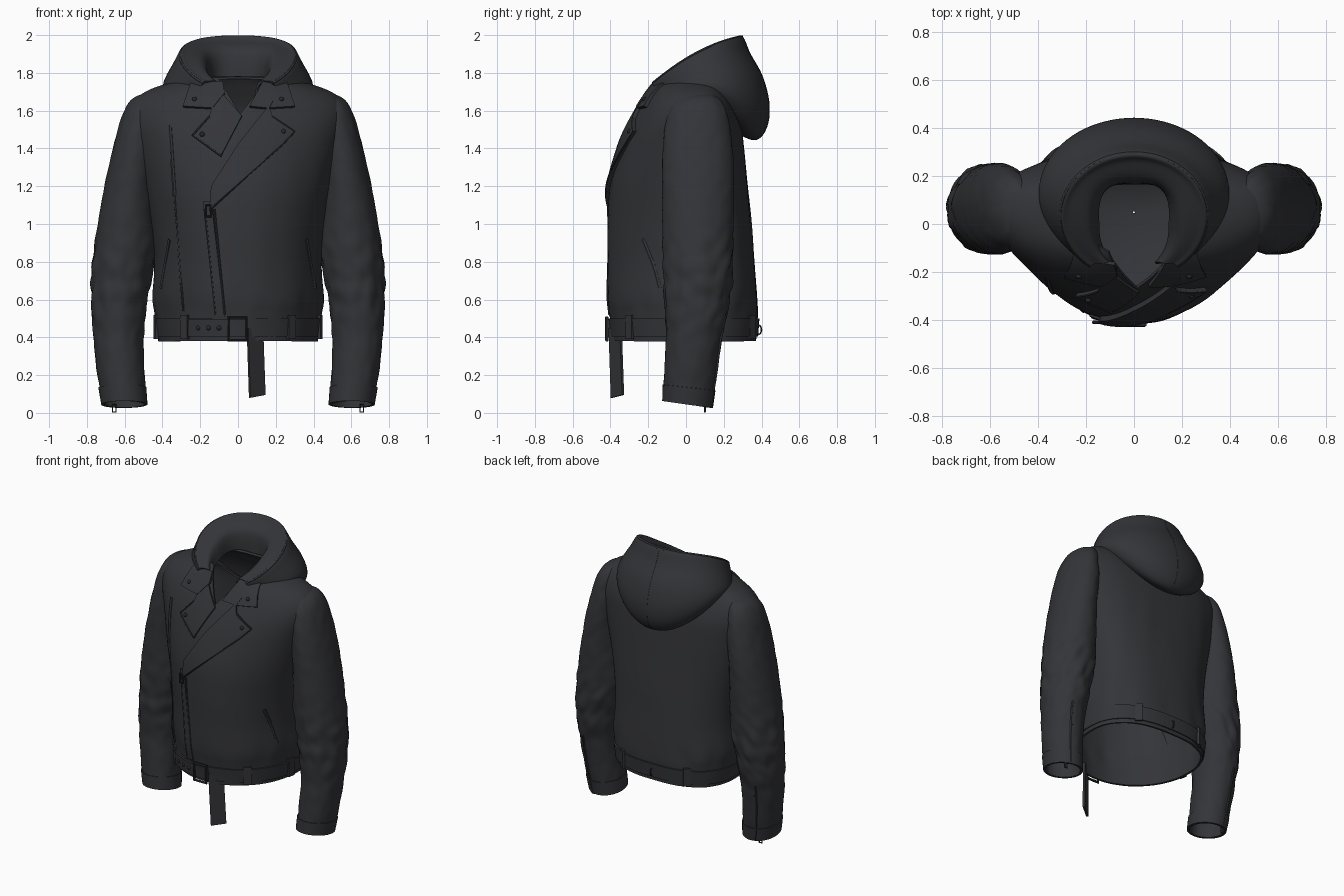
import bpy, bmesh, math
from mathutils import Vector, noise

if "Cube" in bpy.data.objects:
    bpy.data.objects.remove(bpy.data.objects["Cube"], do_unlink=True)

def material(name, rgb):
    m = bpy.data.materials.new(name)
    m.use_nodes = True
    m.diffuse_color = (*rgb, 1)
    m.node_tree.nodes["Principled BSDF"].inputs["Base Color"].default_value = (*rgb, 1)
    return m

FABRIC = material("charcoal fabric", (0.034, 0.035, 0.04))
METAL = material("dark metal", (0.022, 0.022, 0.025))

def finish(ob, mat, thick=0):
    bpy.context.collection.objects.link(ob)
    bpy.ops.object.select_all(action='DESELECT')
    bpy.context.view_layer.objects.active = ob
    ob.select_set(True)
    if ob.type == 'CURVE':
        bpy.ops.object.convert(target='MESH')
        ob = bpy.context.object
    if thick:
        mod = ob.modifiers.new("thickness", 'SOLIDIFY')
        mod.thickness, mod.offset = thick, 0
        bpy.ops.object.modifier_apply(modifier=mod.name)
    ob.data.materials.clear()
    ob.data.materials.append(mat)
    bpy.ops.object.shade_smooth_by_angle(angle=math.radians(45))
    return ob

def from_bmesh(name, bm, mat=FABRIC, thick=0):
    bmesh.ops.recalc_face_normals(bm, faces=bm.faces)
    me = bpy.data.meshes.new(name)
    bm.to_mesh(me)
    bm.free()
    return finish(bpy.data.objects.new(name, me), mat, thick)

def sheet(fn, nu, nv, u0=-math.pi, u1=math.pi, closed=True):
    bm = bmesh.new()
    cols = nu if closed else nu + 1
    rows = [[bm.verts.new(fn(u0 + (u1 - u0) * i / nu, j / nv)) for i in range(cols)] for j in range(nv + 1)]
    for a, b in zip(rows, rows[1:]):
        for i in range(nu):
            k = (i + 1) % cols
            bm.faces.new((a[i], a[k], b[k], b[i]))
    return bm

def tube(name, pts, r, mat=FABRIC, cyclic=False):
    cu = bpy.data.curves.new(name, 'CURVE')
    cu.dimensions, cu.bevel_depth, cu.bevel_resolution = '3D', r, 1
    sp = cu.splines.new('POLY')
    sp.points.add(len(pts) - 1)
    for p, q in zip(sp.points, pts):
        p.co = (*q, 1)
    sp.use_cyclic_u = cyclic
    finish(bpy.data.objects.new(name, cu), mat)

# Smooth interpolation through profile rows
def sample(rows, t):
    f = min(max(t, 0), 1) * (len(rows) - 1)
    i = min(int(f), len(rows) - 2)
    f -= i
    p = [rows[min(max(i + k, 0), len(rows) - 1)] for k in (-1, 0, 1, 2)]
    return [b + f * 0.5 * (c - a + f * (2 * a - 5 * b + 4 * c - d + f * (3 * (b - c) + d - a)))
            for a, b, c, d in zip(*p)]

def find_t(rows, z):
    lo, hi = 0, 1
    for _ in range(24):
        mid = (lo + hi) / 2
        low = (sample(rows, mid)[0] < z) == (rows[-1][0] > rows[0][0])
        lo, hi = (mid, hi) if low else (lo, mid)
    return lo

# Torso profile: height, half width, front y, back y
TORSO = [(.38, .415, -.385, .365), (.45, .425, -.39, .37), (.53, .433, -.40, .375),
         (.62, .442, -.41, .37), (.8, .435, -.41, .355), (1.0, .455, -.41, .34),
         (1.2, .495, -.395, .32), (1.4, .545, -.34, .30), (1.52, .575, -.293, .285),
         (1.6, .572, -.253, .262), (1.66, .535, -.218, .235), (1.705, .465, -.187, .21),
         (1.74, .36, -.162, .19), (1.77, .22, -.14, .17)]
CY = 0.05

def torso_point(th, t, grow=0.0):
    z, a, yf, yb = sample(TORSO, t)
    s, c = math.sin(th), math.cos(th)
    b, e = (yb - CY, .8) if c > 0 else (CY - yf, 1)
    return Vector(((a + grow) * math.copysign(abs(s) ** e, s),
                   CY + (b + grow) * math.copysign(abs(c) ** e, c), z))

def front_y(x, z):
    _, a, yf, _ = sample(TORSO, find_t(TORSO, z))
    return CY - (CY - yf) * math.sqrt(max(0, 1 - (x / a) ** 2))

def torso_wrinkled(th, t):
    p = torso_point(th, t)
    n = noise.noise(Vector((p.x * 9, p.y * 9, p.z * 2.5)))
    return p + Vector((p.x, p.y, 0)).normalized() * n * (.004 + .012 * max(0, 1 - abs(p.z - .57) / .12))

# Body with a V neck sliced out of the front
body = sheet(torso_wrinkled, 96, 70)
V = Vector((.01, 0, 1.58))
sides = [(Vector(top) - V).cross(Vector((0, 1, 0))) for top in ((-.11, 0, 1.78), (.17, 0, 1.78))]
for n in sides:
    bmesh.ops.bisect_plane(body, geom=body.verts[:] + body.edges[:] + body.faces[:], plane_co=V, plane_no=n)
mids = {f: f.calc_center_median() - V for f in body.faces}
gone = [f for f, c in mids.items() if c.y < 0 < c.z and c.dot(sides[0]) * c.dot(sides[1]) < 0]
bmesh.ops.delete(body, geom=gone, context='FACES')
from_bmesh("body", body, FABRIC, .014)

# Sagging lining that closes the inside at chest height
def lining(th, t):
    p = torso_point(th, find_t(TORSO, 1.05), -.004)
    return Vector((p.x * (1 - t * .99), CY + (p.y - CY) * (1 - t * .99), .9 + .15 * (1 - t) ** 2))
from_bmesh("inner_lining", sheet(lining, 64, 12))

# Flat outline cut into cells and draped over the front
def plate(name, pts, lift=.012, thick=.016):
    bm = bmesh.new()
    bm.faces.new([bm.verts.new((x, 0, z)) for x, z in pts])
    for axis in (Vector((1, 0, 0)), Vector((0, 0, 1))):
        for k in range(-12, 50):
            bmesh.ops.bisect_plane(bm, geom=bm.verts[:] + bm.edges[:] + bm.faces[:],
                                   plane_co=axis * k * .04, plane_no=axis)
    for v in bm.verts:
        v.co.y = front_y(v.co.x, v.co.z) - lift
    from_bmesh(name, bm, FABRIC, thick)

def drape(pts, lift=.01, n=14):
    flat = [(xa + (xb - xa) * i / n, za + (zb - za) * i / n)
            for (xa, za), (xb, zb) in zip(pts, pts[1:]) for i in range(n + 1)]
    return [(x, front_y(x, z) - lift, z) for x, z in flat]

def stud(name, x, z):
    bm = bmesh.new()
    bmesh.ops.create_uvsphere(bm, u_segments=12, v_segments=8, radius=.013)
    bmesh.ops.translate(bm, vec=(x, front_y(x, z) - .025, z), verts=bm.verts)
    from_bmesh(name, bm, METAL)

# Lapels and collar points
plate("left_lapel", [(-.15, 1.07), (.235, 1.42), (.30, 1.49), (.18, 1.57), (.165, 1.61),
                     (.19, 1.66), (.0, 1.42), (-.14, 1.2)], .018, .022)
plate("right_lapel", [(.02, 1.57), (-.09, 1.36), (-.24, 1.47), (-.15, 1.57), (-.14, 1.61), (-.11, 1.72)], .014)
plate("right_collar", [(-.08, 1.75), (-.25, 1.74), (-.29, 1.62), (-.135, 1.61), (-.07, 1.69)], .016, .02)
plate("left_collar", [(.13, 1.75), (.26, 1.74), (.30, 1.62), (.155, 1.61), (.06, 1.62)], .016, .02)
tube("left_lapel_edge", drape([(-.15, 1.08), (.235, 1.42), (.30, 1.49), (.18, 1.57)], .027), .005)
tube("right_lapel_edge", drape([(-.09, 1.36), (-.24, 1.47), (-.15, 1.57)], .022), .005)
for x, z in ((-.23, 1.66), (-.19, 1.475), (.24, 1.49), (.23, 1.66)):
    stud("snap_stud", x, z)
# Zips, pockets and front seams
plate("main_zip", [(-.185, 1.12), (-.14, 1.12), (-.07, .51), (-.12, .51)], .009, .012)
for dx in (-.02, .03):
    tube("main_zip_edge", drape([(-.155 + dx, 1.08), (-.10 + dx, .52)], .014), .005)
tube("chest_zip", drape([(-.36, 1.52), (-.335, 1.15)], .008), .011)
tube("front_panel_seam", drape([(-.335, 1.15), (-.29, .54)], .006), .006)
for s in (-1, 1):
    tube("pocket_welt", drape([(s * .36, .92), (s * .405, .66)], .006), .012)
yz = front_y(-.16, 1.06) - .03
tube("zip_pull", [(x, yz, z) for x, z in ((-.17, 1.1), (-.145, 1.1), (-.145, 1.04), (-.17, 1.04))], .007, METAL, True)
# Waist belt, loops, strap and buckle
T0, T1 = find_t(TORSO, .405), find_t(TORSO, .50)
from_bmesh("waist_belt", sheet(lambda th, t: torso_point(th, T0 + (T1 - T0) * t, .005), 72, 3), FABRIC, .02)
for deg in (140, -140, 100, -100, 30, -30):
    p = torso_point(math.radians(deg), find_t(TORSO, .455), .014)
    bm = bmesh.new()
    bmesh.ops.create_cube(bm, size=1)
    bmesh.ops.scale(bm, vec=(.05, .018, .125), verts=bm.verts)
    ob = from_bmesh("belt_loop", bm)
    ob.location, ob.rotation_euler.z = p, math.atan2(-p.x, p.y - CY)
plate("belt_strap", [(-.26, .405), (.05, .405), (.05, .495), (-.26, .495)], .02)
for x in (-.21, -.155, -.10):
    stud("belt_eyelet", x, .45)
yb = front_y(0, .44) - .03
tube("buckle", [(x, yb, z) for x, z in ((-.05, .385), (.045, .385), (.045, .505), (-.05, .505))], .01, METAL, True)
from_bmesh("hanging_strap", sheet(lambda u, t: Vector((
    .05 + .012 * t + u * .08, -.405 + .012 * t + u * .06, .45 - .37 * t - u * .015 * (1 - 2 * t))),
    4, 14, 0, 1, False), FABRIC, .014)
ring = [k * math.pi / 4 for k in range(8)]
tube("back_ring", [(0, .385 + .015 * math.sin(a), .44 + .025 * math.cos(a)) for a in ring], .005, METAL, True)

# Sleeve profile: height, inner x, outer x, front y, back y
SLEEVE = [(1.685, .45, .46, .07, .09), (1.675, .43, .525, .0, .145), (1.64, .42, .572, -.055, .185),
          (1.57, .42, .608, -.092, .215), (1.45, .425, .643, -.113, .236), (1.3, .44, .68, -.12, .247),
          (1.1, .445, .72, -.12, .248), (.9, .44, .752, -.118, .244), (.75, .455, .768, -.113, .24),
          (.6, .485, .77, -.108, .225), (.4, .505, .76, -.1, .185), (.2, .50, .738, -.11, .155),
          (.045, .49, .713, -.115, .132)]

def sleeve_point(side, th, t, grow=0.0, crease=1.0):
    z, xi, xo, yf, yb = sample(SLEEVE, t)
    s, c = math.sin(th), math.cos(th)
    fold = max(0, 1 - abs(z - .66) / .34)
    g = grow + crease * noise.noise(Vector((s * 3, c * 3, z * 13 + s * 1.5))) * (.004 + .013 * fold)
    return Vector((side * ((xi + xo) / 2 + ((xo - xi) / 2 + g) * s),
                   (yf + yb) / 2 + ((yb - yf) / 2 + g) * c, z - .02 * c * max(0, 1 - z / .5)))

TC = find_t(SLEEVE, .135)
for s in (-1, 1):
    from_bmesh("sleeve", sheet(lambda th, t: sleeve_point(s, th, t), 48, 110), FABRIC, .012)
    from_bmesh("cuff", sheet(lambda th, t: sleeve_point(s, th, TC + (1 - TC) * t, .004, 0), 40, 4), FABRIC, .014)
    tube("cuff_zip", [sleeve_point(s, .3, find_t(SLEEVE, .45 - .4 * k / 12), .004) for k in range(13)], .01)
    tube("cuff_zip_pull", [(s * .655 + dx, .1, z) for dx, z in ((-.01, .045), (.01, .045), (.01, .005), (-.01, .005))],
         .005, METAL, True)

# Hood rows: half width, front y, back y, then heights at front, side and back
HOOD = [(.15, -.2, .17, 1.63, 1.75, 1.78), (.185, -.2, .19, 1.71, 1.85, 1.91),
        (.275, -.21, .265, 1.71, 1.885, 1.968), (.305, -.225, .295, 1.7, 1.89, 1.99),
        (.338, -.21, .335, 1.68, 1.84, 1.9), (.375, -.19, .4, 1.68, 1.78, 1.78),
        (.39, -.18, .435, 1.66, 1.74, 1.64), (.385, -.17, .425, 1.65, 1.71, 1.52),
        (.36, -.16, .37, 1.66, 1.7, 1.45), (.3, -.14, .28, 1.62, 1.68, 1.48)]

def hood_point(th, t):
    a, yf, yb, zf, zs, zb = sample(HOOD, t)
    s, c = math.sin(th), math.cos(th)
    sq = 1 + .18 * math.sin(2 * th) ** 2 * max(0, 1 - t * 5) * (c > 0)
    return Vector((a * s * sq, (yf + yb) / 2 + (yb - yf) / 2 * c * sq,
                   zs + (zb - zf) / 2 * c + ((zb + zf) / 2 - zs) * c * c))

from_bmesh("hood", sheet(hood_point, 64, 54, -2.5, 2.5, False), FABRIC, .012)
tube("hood_rim", [hood_point(-2.5 + k / 12, 3 / 9) for k in range(61)], .009)
tube("hood_back_seam", [hood_point(0, .36 + .5 * k / 20) for k in range(21)], .008)
